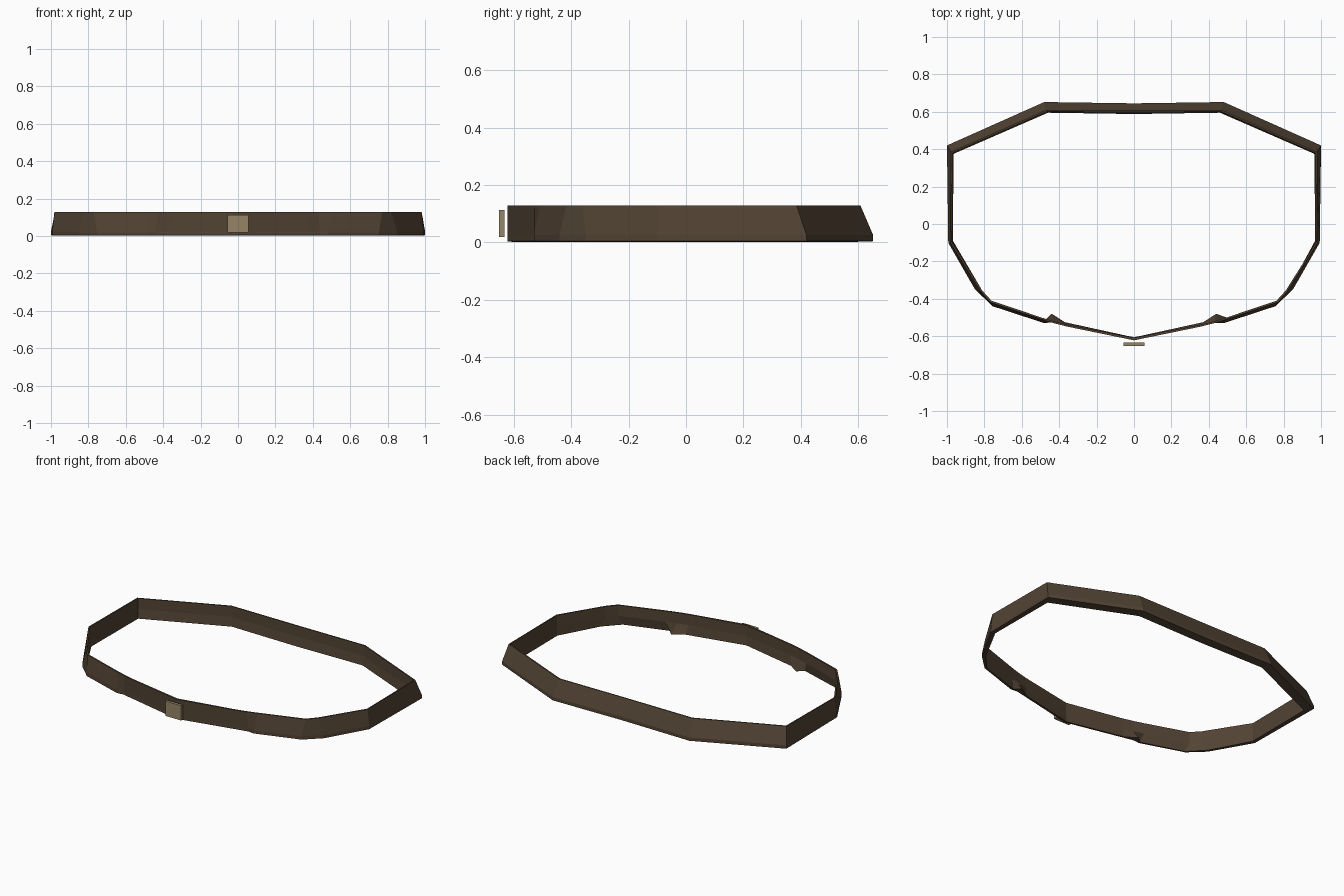
import bpy, bmesh

cube = bpy.data.objects.get("Cube")
if cube:
    bpy.data.objects.remove(cube)


def material(name, rgb):
    m = bpy.data.materials.new(name)
    m.use_nodes = True
    m.diffuse_color = (*rgb, 1)
    bsdf = next(n for n in m.node_tree.nodes if n.type == 'BSDF_PRINCIPLED')
    bsdf.inputs["Base Color"].default_value = (*rgb, 1)
    bsdf.inputs["Roughness"].default_value = 0.9
    return m


def make_object(name, bm, mat):
    bmesh.ops.recalc_face_normals(bm, faces=bm.faces)
    mesh = bpy.data.meshes.new(name)
    bm.to_mesh(mesh)
    bm.free()
    mesh.materials.append(mat)
    ob = bpy.data.objects.new(name, mesh)
    bpy.context.collection.objects.link(ob)
    return ob


leather = material("dark brown leather", (0.084, 0.056, 0.034))
brass = material("dull brass", (0.305, 0.235, 0.133))

# Belt stations from back centre to front centre:
# outer bottom xy, outer top xy, inner top xy, inner bottom xy
stations = [
    ((0, .645), (0, .606), (0, .599), (0, .588)),
    ((.48, .652), (.47, .608), (.465, .601), (.46, .595)),
    ((1.0, .42), (.978, .385), (.97, .38), (.965, .375)),
    ((.993, -.10), (.982, -.10), (.975, -.095), (.968, -.09)),
    ((.85, -.35), (.82, -.36), (.812, -.355), (.835, -.335)),
    ((.755, -.44), (.77, -.418), (.762, -.41), (.745, -.43)),
    ((.48, -.53), (.50, -.508), (.495, -.5), (.475, -.515)),
    ((.44, -.525), (.43, -.53), (.43, -.52), (.44, -.48)),
    ((.37, -.54), (.36, -.548), (.36, -.538), (.37, -.525)),
    ((0, -.622), (0, -.622), (0, -.608), (0, -.606)),
]


def section(bm, station, sign):
    ob, ot, it, ib = station
    # outer bottom, outer bulge, outer top, inner top, inner middle, inner bottom
    ring = [(ob, .004), (ob, .025), (ot, .128), (it, .128), (it, .06), (ib, .002)]
    return [bm.verts.new((sign * x, y, z)) for (x, y), z in ring]


# Belt band: a closed loop of cross-sections, mirrored to the other side
bm = bmesh.new()
loop = [section(bm, s, 1) for s in stations]
loop += [section(bm, s, -1) for s in reversed(stations[1:-1])]
for a, b in zip(loop, loop[1:] + loop[:1]):
    for i in range(len(a)):
        j = (i + 1) % len(a)
        bm.faces.new((a[i], a[j], b[j], b[i]))
make_object("belt_band", bm, leather)

# Buckle plate held just ahead of the front
bm = bmesh.new()
bmesh.ops.create_cube(bm, size=1)
for v in bm.verts:
    v.co = (v.co.x * .112, v.co.y * .018 - .642, v.co.z * .094 + .066)
make_object("belt_buckle", bm, brass)
